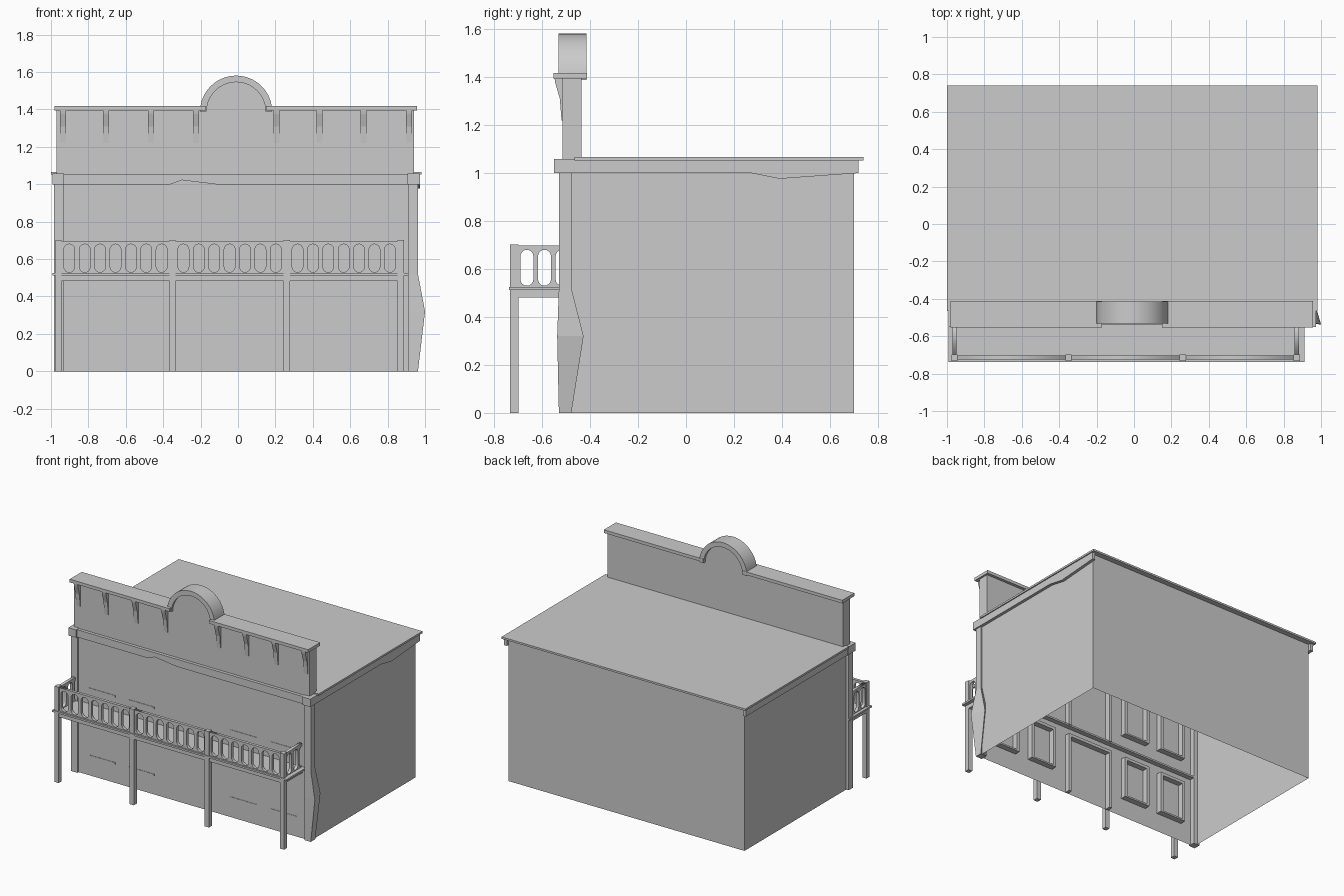
import bpy, bmesh, math
from mathutils import Vector

if "Cube" in bpy.data.objects:
    bpy.data.objects.remove(bpy.data.objects["Cube"])


def make(name, bm):
    bmesh.ops.recalc_face_normals(bm, faces=bm.faces)
    me = bpy.data.meshes.new(name)
    bm.to_mesh(me)
    bm.free()
    ob = bpy.data.objects.new(name, me)
    bpy.context.collection.objects.link(ob)
    return ob


def loft(name, rings):
    """Solid through matching rings of points."""
    bm = bmesh.new()
    vs = [[bm.verts.new(p) for p in r] for r in rings]
    n = len(vs[0])
    for a, b in zip(vs, vs[1:]):
        for i in range(n):
            j = (i + 1) % n
            bm.faces.new((a[i], a[j], b[j], b[i]))
    bm.faces.new(vs[0])
    bm.faces.new(vs[-1])
    return make(name, bm)


def prism_y(name, pts, y0, y1):
    return loft(name, [[(x, y, z) for x, z in pts] for y in (y0, y1)])


def prism_x(name, pts, x0, x1):
    return loft(name, [[(x, y, z) for y, z in pts] for x in (x0, x1)])


def box(name, x0, x1, y0, y1, z0, z1):
    return prism_y(name, [(x0, z0), (x1, z0), (x1, z1), (x0, z1)], y0, y1)


def smooth(ob):
    bpy.ops.object.select_all(action='DESELECT')
    ob.select_set(True)
    bpy.context.view_layer.objects.active = ob
    bpy.ops.object.shade_smooth_by_angle(angle=math.radians(35))


def arc(cx, cz, r, n=20):
    return [(cx + r * math.cos(math.pi * i / n), cz + r * math.sin(math.pi * i / n))
            for i in range(n + 1)]


# Hollow wall shell, open underneath
bm = bmesh.new()
plan = [(-.965, -.515), (.95, -.515), (.95, .70), (-.965, .70)]
lo = [bm.verts.new((x, y, 0)) for x, y in plan]
hi = [bm.verts.new((x, y, 1.057)) for x, y in plan]
for i in range(4):
    j = (i + 1) % 4
    bm.faces.new((lo[i], lo[j], hi[j], hi[i]))
make("walls", bm)

# Roof slab and side fascias (the right one sags)
box("roof", -1.0, .98, -.465, .74, 1.052, 1.066)
box("left_fascia", -.99, -.965, -.54, .72, 1.0, 1.055)
prism_x("right_fascia", [(-.54, 1.055), (-.54, 1.0), (.27, 1.0), (.39, .976),
                         (.72, 1.0), (.72, 1.055)], .95, .972)

# Front fascia with warped lower edge, and top ledge
prism_y("front_fascia", [(-.94, 1.055), (-.94, 1.0), (-.36, 1.0), (-.30, 1.022),
                         (-.12, 1.0), (.92, 1.0), (.92, 1.055)], -.538, -.50)

# Corner pilasters and caps
box("left_pilaster", -.985, -.933, -.53, -.478, 0, 1.0)
rings = []
for z, fx, fy, bx, by in [(0, .962, -.53, .962, -.478), (.32, 1.0, -.537, .968, -.427),
                          (.52, .962, -.53, .962, -.478), (1.0, .962, -.53, .962, -.478)]:
    rings.append([(.91, -.53, z), (fx, fy, z), (bx, by, z), (.91, -.478, z)])
loft("right_pilaster", rings)
box("left_pilaster_cap", -.992, -.93, -.55, -.46, 1.0, 1.058)
box("right_pilaster_cap", .907, .972, -.55, -.46, 1.0, 1.058)

# False-front parapet with rounded centre
CX, CZ = -.01, 1.388
box("parapet", -.97, .942, -.515, -.435, 1.0, 1.396)
box("parapet_cap_left", -.98, CX - .16, -.553, -.413, 1.395, 1.418)
box("parapet_cap_right", CX + .16, .956, -.553, -.413, 1.395, 1.418)
prism_y("arch_panel", arc(CX, CZ, .165), -.515, -.435)
smooth(prism_y("arch_band", arc(CX, CZ, .193) + arc(CX, CZ, .158)[::-1], -.532, -.415))

# Brackets under the parapet cap
for x in (-.935, -.707, -.465, -.225, .205, .435, .672, .913):
    prism_x("bracket", [(-.51, 1.396), (-.548, 1.396), (-.545, 1.375), (-.526, 1.31),
                        (-.519, 1.22), (-.51, 1.22)], x - .016, x + .016)


# Window and door frames set into the front wall
def opening(kind, cx, w, z0, z1):
    t, ya, yb = .022, -.513, -.472
    box(kind + "_jamb", cx - w / 2, cx - w / 2 + t, ya, yb, z0, z1)
    box(kind + "_jamb", cx + w / 2 - t, cx + w / 2, ya, yb, z0, z1)
    box(kind + "_lintel", cx - w / 2, cx + w / 2, ya, yb, z1 - t, z1)
    if kind == "window":
        box("window_sill", cx - w / 2, cx + w / 2, -.518, yb, z0, z0 + .012)


for zb in (.138, .63):
    for cx in (-.742, -.425, .405, .73):
        opening("window", cx, .215, zb, zb + .31)
opening("door", -.01, .38, 0, .45)
opening("door", -.01, .38, .52, .945)

# Balcony deck, beams and posts
box("balcony_deck", -.992, .912, -.738, -.478, .512, .525)
box("balcony_front_beam", -.975, .885, -.728, -.70, .482, .513)
for x in (-.96, .87):
    box("balcony_side_beam", x - .015, x + .015, -.71, -.48, .482, .513)
for x in (-.96, -.35, .26, .87):
    box("balcony_post", x - .017, x + .017, -.733, -.698, 0, .703)


# Railing panels pierced by rounded slots
def railing(name, length, count, slot_w, loc, turn):
    cu = bpy.data.curves.new(name, 'CURVE')
    cu.dimensions, cu.fill_mode, cu.extrude = '2D', 'BOTH', .011

    def spline(pts):
        s = cu.splines.new('POLY')
        s.points.add(len(pts) - 1)
        for p, (x, y) in zip(s.points, pts):
            p.co = (x, y, 0, 1)
        s.use_cyclic_u = True

    spline([(0, .525), (length, .525), (length, .697), (0, .697)])
    r = slot_w / 2
    for i in range(count):
        c = length * (i + .5) / count
        top = arc(c, .68 - r, r, 8)
        spline(top + [(2 * c - x, 2 * .605 - z) for x, z in top])
    ob = bpy.data.objects.new(name, cu)
    bpy.context.collection.objects.link(ob)
    ob.location = loc
    ob.rotation_euler = (math.pi / 2, 0, turn)
    bpy.ops.object.select_all(action='DESELECT')
    ob.select_set(True)
    bpy.context.view_layer.objects.active = ob
    bpy.ops.object.convert(target='MESH')


for x in (-.943, -.333, .277):
    railing("front_railing", .576, 7, .058, (x, -.714, 0), 0)
for x in (-.96, .87):
    railing("side_railing", .22, 3, .054, (x, -.70, 0), math.pi / 2)
